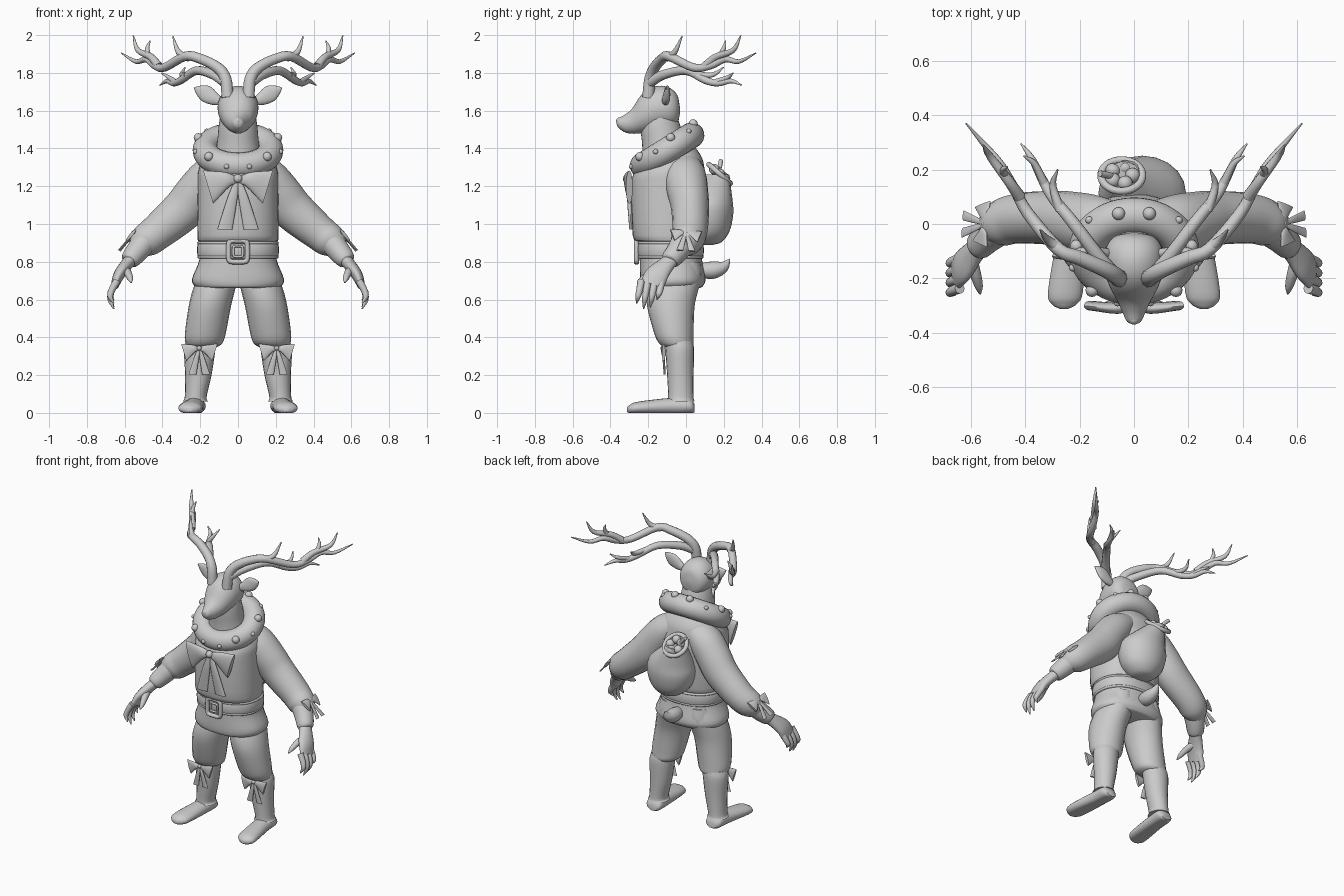
import bpy, bmesh, math
from mathutils import Vector, Matrix

if "Cube" in bpy.data.objects:
    bpy.data.objects.remove(bpy.data.objects["Cube"])

X, Y, Z = Vector((1, 0, 0)), Vector((0, 1, 0)), Vector((0, 0, 1))


def finish(bm, name, mirror=False, mat=Matrix()):
    bm.transform(mat)
    if mirror:
        g = bmesh.ops.duplicate(bm, geom=bm.verts[:] + bm.edges[:] + bm.faces[:])["geom"]
        for v in g:
            if isinstance(v, bmesh.types.BMVert):
                v.co.x *= -1
    bmesh.ops.recalc_face_normals(bm, faces=bm.faces)
    me = bpy.data.meshes.new(name)
    bm.to_mesh(me)
    bm.free()
    ob = bpy.data.objects.new(name, me)
    bpy.context.collection.objects.link(ob)
    bpy.context.view_layer.objects.active = ob
    ob.select_set(True)
    bpy.ops.object.shade_smooth_by_angle(angle=math.radians(50))
    ob.select_set(False)
    return ob


def bridge(bm, rows, closed=False):
    vs = [[bm.verts.new(p) for p in r] for r in rows]
    n, m = len(vs[0]), len(vs)
    for i in range(m if closed else m - 1):
        a, b = vs[i], vs[(i + 1) % m]
        for j in range(n):
            bm.faces.new((a[j], a[(j + 1) % n], b[(j + 1) % n], b[j]))
    if not closed:
        bm.faces.new(vs[0])
        bm.faces.new(vs[-1])


def spow(f, p):
    return math.copysign(abs(f) ** p, f)


def skin(name, st, axes=None, ref=Y, steps=4, n=20, power=1, **kw):
    """Smooth loft through stations (x, y, z, radius_a, radius_b), kept above the ground."""
    st = [Vector(s if len(s) == 5 else (*s, s[3])) for s in st]
    P = [2 * st[0] - st[1]] + st + [2 * st[-1] - st[-2]]
    path = []
    for i in range(1, len(P) - 2):
        a, b, c, d = P[i - 1:i + 3]
        for k in range(steps):
            t = k / steps
            path.append(b + .5 * t * ((c - a) + t * ((2 * a - 5 * b + 4 * c - d) + t * (3 * b - a - 3 * c + d))))
    path.append(st[-1])
    rows = []
    for i, p in enumerate(path):
        c = Vector(p[:3])
        if axes:
            U, V = axes
        else:
            t = Vector(path[min(i + 1, len(path) - 1)][:3]) - Vector(path[max(i - 1, 0)][:3])
            U = t.cross(ref).normalized()
            V = U.cross(t).normalized()
        row = []
        for j in range(n):
            a = 2 * math.pi * j / n
            q = c + U * max(p[3], .001) * spow(math.cos(a), power) + V * max(p[4], .001) * spow(math.sin(a), power)
            if "mat" not in kw:
                q.z = max(q.z, 0)
            row.append(q)
        rows.append(row)
    bm = bmesh.new()
    bridge(bm, rows)
    return finish(bm, name, **kw)


def centred(name, st, axes=(X, Y), **kw):
    """Loft on the symmetry plane: stations (y, z, radius_a, radius_b)."""
    return skin(name, [(0, *s) for s in st], axes=axes, n=36, **kw)


def tapered(name, r, pts, bulge=.55, **kw):
    """Tube that thins to a point by rule."""
    k = len(pts) - 1
    return skin(name, [(*p, .003 + r * (1 - i / k) ** bulge) for i, p in enumerate(pts)], n=12, mirror=True, **kw)


def ring(name, c, U, V, ru, rv, r, h=None, power=1, n=40, m=12):
    """Closed band around c in plane U,V; r = thickness, h = half height."""
    N, rows = U.cross(V), []
    for i in range(n):
        a = 2 * math.pi * i / n
        co, si = spow(math.cos(a), power), spow(math.sin(a), power)
        o = (U * co + V * si).normalized()
        p = Vector(c) + U * ru * co + V * rv * si
        rows.append([p + o * r * math.cos(b) + N * (h or r) * math.sin(b)
                     for b in (2 * math.pi * j / m for j in range(m))])
    bm = bmesh.new()
    bridge(bm, rows, True)
    return finish(bm, name)


def ball(name, loc, r, **kw):
    bm = bmesh.new()
    bmesh.ops.create_uvsphere(bm, u_segments=16, v_segments=10, radius=r, matrix=Matrix.Translation(loc))
    return finish(bm, name, **kw)


def bow(name, mat, mirror=False):
    """Bow in its own frame: x along the wings, z up, -y outward."""
    for s in (1, -1):
        skin(name + "_wing", [(s * .01, 0, 0, .02, .012), (s * .06, -.01, 0, .04, .02),
             (s * .158, 0, -.04, .088, .018)], axes=(Vector((.3 * s, 0, 1)), Y), mat=mat, mirror=mirror)
        skin(name + "_tail", [(s * .005, 0, 0, .012, .008), (s * .03, 0, -.1, .027, .012),
             (s * .07, .01, -.265, .04, .01)], axes=(X, Y), mat=mat, mirror=mirror)
    ball(name + "_knot", (0, -.01, .005), .024, mat=mat, mirror=mirror)


# Coat body with flared skirt
centred("coat", [(-.073, .662, .21, .15), (-.073, .672, .23, .163), (-.07, .71, .243, .173),
        (-.08, .81, .205, .165), (-.085, .9, .205, .165), (-.095, .94, .215, .187), (-.09, 1.2, .213, .2),
        (-.085, 1.28, .21, .185), (-.07, 1.35, .18, .155), (-.06, 1.42, .11, .1)], power=.88)

# Belt and buckle
ring("belt", (0, -.082, .862), X, Y, .205, .165, .012, h=.045, power=.88)
for z in (.825, .9):
    ring("belt_edge", (0, -.082, z), X, Y, .208, .168, .008, power=.88)
for name, s in (("buckle", 1), ("buckle_inner", .5)):
    ring(name, (0, -.262, .855), X, Z, .05 * s, .056 * s, .014 * s, power=.35)

# Legs, wraps, feet
skin("trouser_leg", [(.1, -.045, .8, .09, .12), (.108, -.05, .72, .105, .135), (.128, -.07, .65, .112, .135),
     (.15, -.08, .56, .112, .125), (.173, -.064, .42, .108, .104), (.18, -.052, .37, .098, .092),
     (.188, -.042, .35, .08, .075)], axes=(X, Y), mirror=True)
skin("shin_wrap", [(.195, -.037, .38, .08, .073), (.203, -.033, .33, .083, .076), (.21, -.03, .2, .07, .07),
     (.224, -.027, .085, .058, .067), (.225, -.027, .06, .068, .073)], axes=(X, Y), mirror=True)
skin("foot", [(.225, .045, .025, .035, .022), (.227, .02, .035, .056, .04), (.232, -.07, .035, .056, .045),
     (.252, -.25, .026, .064, .034), (.256, -.295, .02, .045, .024), (.257, -.312, .018, .015, .012)],
     axes=(X, Z), mirror=True)

# Sleeves and forearms
skin("sleeve", [(.07, -.02, 1.31, .08, .1), (.15, -.005, 1.25, .105, .112), (.22, .01, 1.165, .112, .108),
     (.29, .022, 1.075, .112, .1), (.43, .02, .955, .095, .092), (.495, -.005, .905, .086, .082),
     (.532, -.038, .868, .05, .05)], mirror=True)
skin("forearm", [(.49, -.01, .91, .066), (.535, -.045, .855, .06), (.572, -.083, .81, .05),
     (.58, -.09, .8, .03)], mirror=True)

# Hands
skin("palm", [(.55, -.06, .83, .036, .04), (.59, -.105, .785, .033, .046), (.63, -.155, .73, .03, .062),
     (.652, -.18, .675, .021, .062)], mirror=True)
for i, tip in enumerate((.58, .55, .56, .6)):
    y = -.236 + .036 * i
    tapered("finger", .017, [(.64, y, .7), (.668, y - .01, .65), (.676, y - .018, (.65 + tip) / 2),
                             (.657, y - .025, tip)], bulge=.35)
tapered("thumb", .022, [(.6, -.13, .76), (.582, -.185, .738), (.57, -.23, .71), (.565, -.258, .69)], ref=X)

# Padded collar with baubles spaced around it
C, D = Vector((0, -.1, 1.39)), Vector((0, .85, .525)).normalized()
N = X.cross(D)
ring("collar", C, X, D, .172, .152, .068, n=48, m=20)
for i in range(12):
    a = 2 * math.pi * (i + .5) / 12
    o = X * math.sin(a) + D * math.cos(a)
    f, s = (.4, .014) if i in (1, 3, 5, 6, 8, 10) else (.8, .024)
    ball("collar_bauble", C + X * .172 * math.sin(a) + D * .152 * math.cos(a)
         + .066 * (o * math.cos(f) + N * math.sin(f)), s)

# Neck, head and ears
centred("neck", [(-.1, 1.34, .13, .13), (-.12, 1.42, .112, .112), (-.135, 1.52, .102, .105), (-.14, 1.6, .09, .08)])
centred("head", [(-.368, 1.537, .008, .008), (-.358, 1.535, .026, .026), (-.325, 1.532, .042, .046),
        (-.285, 1.545, .06, .067), (-.24, 1.58, .085, .1), (-.19, 1.603, .103, .117), (-.13, 1.615, .108, .117),
        (-.08, 1.612, .1, .105), (-.045, 1.605, .07, .075), (-.032, 1.602, .015, .015)], axes=(X, Z))
ball("nose", (0, -.35, 1.545), .02)
skin("ear", [(.085, -.11, 1.645, .018), (.13, -.105, 1.665, .036, .02), (.17, -.1, 1.69, .044, .017),
     (.205, -.1, 1.708, .028, .012), (.232, -.105, 1.722, .003)], mirror=True)

# Antlers: beams and tines, start radius then path
for r, pts in [
    (.03, [(.055, -.2, 1.67), (.066, -.19, 1.77), (.11, -.165, 1.83), (.2, -.125, 1.875), (.28, -.09, 1.888),
           (.39, .04, 1.828), (.44, .13, 1.838), (.485, .21, 1.872), (.54, .28, 1.86), (.617, .37, 1.905)]),
    (.02, [(.42, .1, 1.835), (.462, .16, 1.885), (.53, .25, 1.92), (.555, .29, 1.998)]),
    (.013, [(.475, .18, 1.89), (.48, .2, 1.93), (.465, .21, 1.97)]),
    (.018, [(.26, -.1, 1.88), (.315, -.06, 1.91), (.345, -.02, 1.995)]),
    (.025, [(.07, -.19, 1.75), (.13, -.12, 1.79), (.22, 0, 1.812), (.3, .1, 1.762), (.34, .17, 1.745),
            (.375, .24, 1.757), (.415, .295, 1.735)]),
    (.015, [(.27, .05, 1.79), (.298, .14, 1.79), (.28, .2, 1.83)]),
    (.013, [(.33, .15, 1.75), (.365, .22, 1.775), (.405, .25, 1.8)]),
]:
    tapered("antler", r, pts, ref=Vector((.7, -.7, .1)))

# Tail
skin("tail", [(0, .05, .76, .025), (0, .1, .755, .042), (0, .15, .757, .045), (0, .2, .775, .03),
     (0, .232, .815, .003)], ref=X)

# Sack on the back with its opening and contents
skin("sack", [(.035, .115, .89, .03, .03), (.035, .115, .905, .08, .075), (.033, .115, .96, .135, .115),
     (.03, .115, 1.05, .16, .135), (.025, .118, 1.13, .147, .128), (-.03, .16, 1.25, .07, .07),
     (-.04, .17, 1.262, .068, .06)], axes=(X, Y))
M, W = Vector((-.045, .178, 1.265)), Vector((0, .75, -.66))
ring("sack_rim", M, X, W, .076, .076, .014)
for i in range(5):
    a = 2 * math.pi * i / 5
    ball("sack_gift", M + .04 * (X * math.cos(a) + W * math.sin(a)), .028)
skin("candy_stick", [(-.06, .165, 1.25, .012), (-.09, .178, 1.3, .012), (-.125, .185, 1.335, .012)])

# Bows on chest, shins and sleeves
bow("chest_bow", Matrix.Translation((0, -.3, 1.235)))
bow("shin_bow", Matrix.Translation((.205, -.118, .34)) @ Matrix.Scale(.52, 4), True)
out = Vector((.72, .1, .68)).normalized()
wing = (Y - out * Y.dot(out)).normalized()
rot = Matrix((wing, -out, wing.cross(-out))).transposed().to_4x4()
if rot[2][2] < 0:
    rot = rot @ Matrix.Rotation(math.pi, 4, 'Y')
bow("sleeve_bow", Matrix.Translation((.548, .0, .95)) @ rot @ Matrix.Scale(.46, 4), True)
